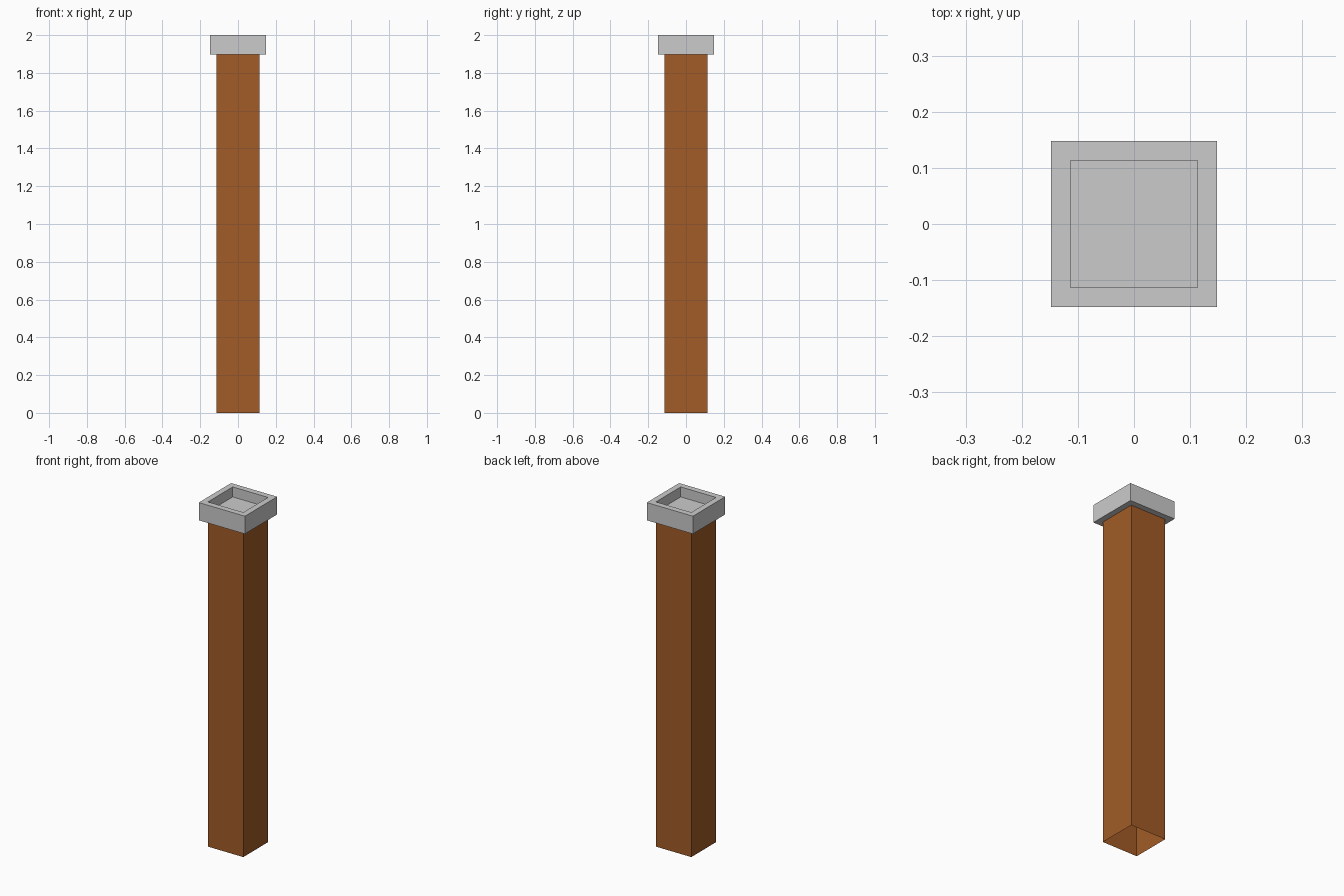
import bpy, bmesh

if "Cube" in bpy.data.objects:
    bpy.data.objects.remove(bpy.data.objects["Cube"])

SHAFT, CAP = 0.1135, 0.148      # half widths
LEDGE, TOP, FLOOR = 1.897, 2.0, 1.942


def square_loft(name, profile, close_end=False, color=None):
    """Skin square rings given as (half width, z); optionally fill the last ring."""
    bm = bmesh.new()
    rings = [[bm.verts.new((sx * h, sy * h, z))
              for sx, sy in ((-1, -1), (1, -1), (1, 1), (-1, 1))]
             for h, z in profile]
    for a, b in zip(rings, rings[1:]):
        for i in range(4):
            j = (i + 1) % 4
            bm.faces.new((a[i], a[j], b[j], b[i]))
    if close_end:
        bm.faces.new(rings[-1])
    mesh = bpy.data.meshes.new(name)
    bm.to_mesh(mesh)
    bm.free()
    if color:
        mat = bpy.data.materials.new(name + "_color")
        mat.diffuse_color = color
        mat.use_nodes = True
        mat.node_tree.nodes["Principled BSDF"].inputs["Base Color"].default_value = mat.diffuse_color
        mesh.materials.append(mat)
    obj = bpy.data.objects.new(name, mesh)
    bpy.context.collection.objects.link(obj)
    return obj


# Square post, open at the bottom
square_loft("post_shaft", [(SHAFT, 0), (SHAFT, LEDGE)], color=(0.36, 0.105, 0.02, 1))

# Overhanging cap with a recessed top
square_loft("post_cap", [(SHAFT, LEDGE), (CAP, LEDGE), (CAP, TOP),
                         (SHAFT, TOP), (SHAFT, FLOOR)], close_end=True)
